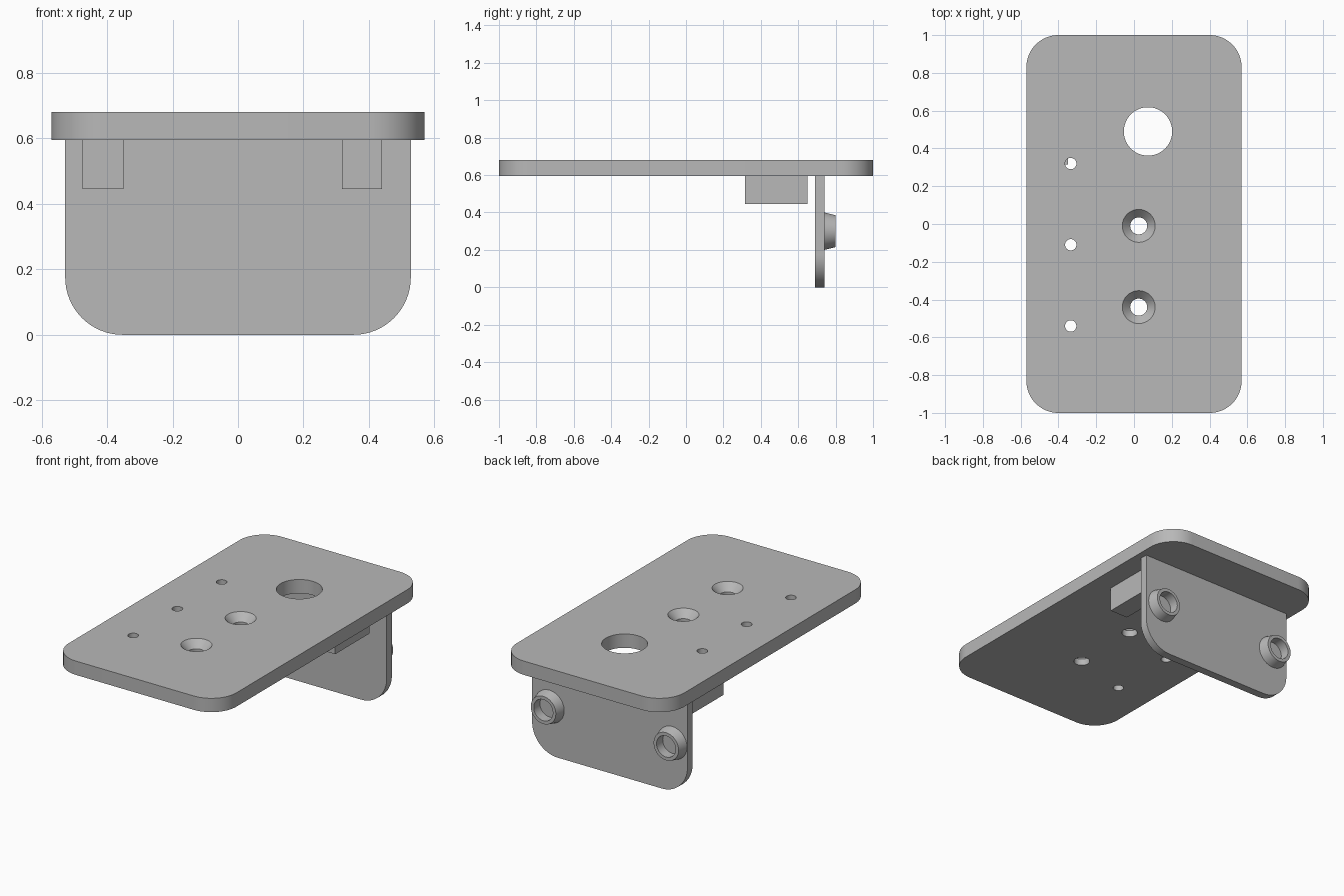
import bpy, bmesh, math
from mathutils import Matrix, Vector

cube = bpy.data.objects.get("Cube")
if cube:
    bpy.data.objects.remove(cube, do_unlink=True)

grey = bpy.data.materials.new("grey metal")
grey.use_nodes = True
COLOUR = (0.48, 0.48, 0.48, 1)
grey.diffuse_color = COLOUR
grey.node_tree.nodes["Principled BSDF"].inputs["Base Color"].default_value = COLOUR


def make(name, bm):
    bmesh.ops.recalc_face_normals(bm, faces=bm.faces)
    mesh = bpy.data.meshes.new(name)
    bm.to_mesh(mesh)
    bm.free()
    ob = bpy.data.objects.new(name, mesh)
    bpy.context.collection.objects.link(ob)
    mesh.materials.append(grey)
    return ob


def smooth(ob):
    bpy.ops.object.select_all(action='DESELECT')
    ob.select_set(True)
    bpy.context.view_layer.objects.active = ob
    bpy.ops.object.shade_smooth_by_angle(angle=math.radians(30))


def box(name, low, high, radius=0, rounded=None):
    """Box between two corners; edges accepted by the rule are rounded."""
    low, high = Vector(low), Vector(high)
    bm = bmesh.new()
    bmesh.ops.create_cube(bm, size=1)
    size = Matrix.Diagonal((*(high - low), 1))
    bmesh.ops.transform(bm, verts=bm.verts, matrix=Matrix.Translation((low + high) / 2) @ size)
    if rounded:
        edges = [e for e in bm.edges if rounded(*(v.co for v in e.verts))]
        bmesh.ops.bevel(bm, geom=edges, offset=radius, segments=16, profile=0.5, affect='EDGES')
    return make(name, bm)


def lathe(name, profile, matrix, closed=False, steps=64):
    """Turn (radius, height) points around the z axis."""
    bm = bmesh.new()
    verts = [bm.verts.new((r, 0, z)) for r, z in profile]
    pairs = list(zip(verts, verts[1:])) + ([(verts[-1], verts[0])] if closed else [])
    edges = [bm.edges.new(p) for p in pairs]
    bmesh.ops.spin(bm, geom=verts + edges, axis=(0, 0, 1), cent=(0, 0, 0),
                   angle=math.tau, steps=steps)
    bmesh.ops.remove_doubles(bm, verts=bm.verts, dist=1e-5)
    bmesh.ops.transform(bm, verts=bm.verts, matrix=matrix)
    return make(name, bm)


def drill(ob, cutters):
    """Cut each hole, keep the result and drop the cutters."""
    for c in cutters:
        mod = ob.modifiers.new("hole", 'BOOLEAN')
        mod.operation, mod.solver, mod.object = 'DIFFERENCE', 'EXACT', c
    bpy.context.view_layer.update()
    result = bpy.data.meshes.new_from_object(
        ob.evaluated_get(bpy.context.evaluated_depsgraph_get()))
    ob.modifiers.clear()
    ob.data = result
    for c in cutters:
        bpy.data.objects.remove(c, do_unlink=True)


TOP, UNDER = 0.68, 0.595

# Top plate with rounded vertical corners
plate = box("top_plate", (-0.57, -1, UNDER), (0.57, 1, TOP), 0.17,
            lambda a, b: abs(a.z - b.z) > 0.01)


def hole(x, y, r, rim=None):
    low, high = UNDER - 0.05, TOP + 0.05
    profile = [(0, low), (r, low)]
    if rim:  # countersink
        profile += [(r, TOP - 0.045), (rim, TOP), (rim, high)]
    else:
        profile += [(r, high)]
    return lathe("hole_cutter", profile + [(0, high)], Matrix.Translation((x, y, 0)))


# One large hole, two countersunk holes and three small holes
cutters = [hole(0.074, 0.49, 0.128)]
cutters += [hole(0.025, y, 0.045, 0.087) for y in (-0.01, -0.44)]
cutters += [hole(-0.335, y, 0.03) for y in (0.32, -0.11, -0.54)]
drill(plate, cutters)
smooth(plate)

# Hanging back plate with rounded lower corners
back = box("back_plate", (-0.528, 0.69, 0), (0.528, 0.74, UNDER), 0.175,
           lambda a, b: abs(a.y - b.y) > 0.01 and a.z < 0.01)
smooth(back)

# Support blocks under the top plate
box("right_block", (-0.475, 0.315, 0.445), (-0.35, 0.65, UNDER))
box("left_block", (0.318, 0.315, 0.445), (0.44, 0.65, UNDER))

# Tapered hollow bosses on the rear face
for name, x in (("right_boss", -0.425), ("left_boss", 0.41)):
    place = Matrix.Translation((x, 0.74, 0.3)) @ Matrix.Rotation(-math.pi / 2, 4, 'X')
    boss = lathe(name, [(0.065, 0), (0.1, 0), (0.085, 0.06), (0.065, 0.06)], place, closed=True)
    smooth(boss)
